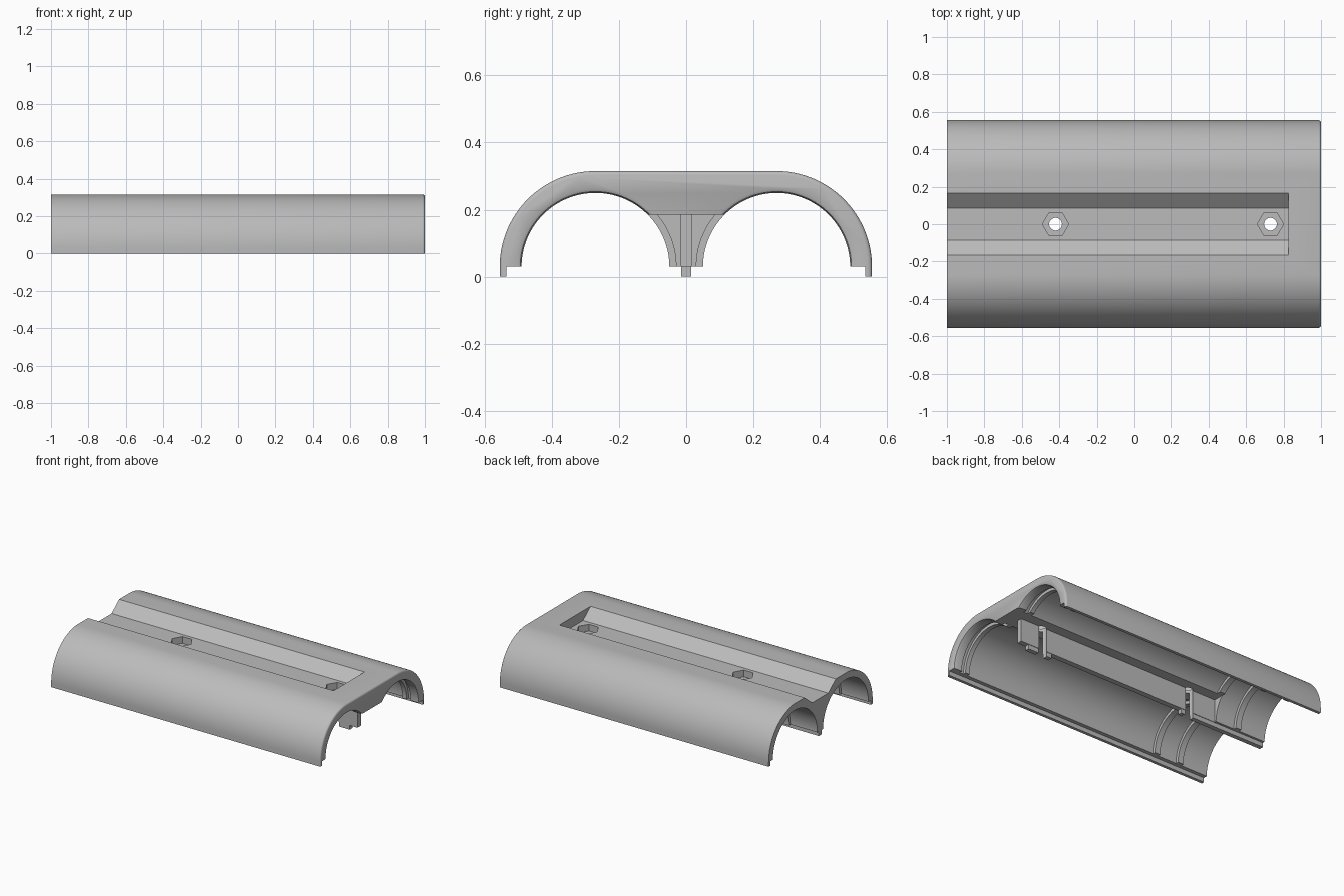
import bpy, bmesh, math

if "Cube" in bpy.data.objects:
    bpy.data.objects.remove(bpy.data.objects["Cube"], do_unlink=True)

BORE_Y, AXIS_Z, OUTER_R = 0.27, 0.03, 0.285
BORE, RING = 0.24, 0.22

grey = bpy.data.materials.new("plain grey")
grey.use_nodes = True
grey.diffuse_color = (0.5, 0.5, 0.5, 1)
grey.node_tree.nodes["Principled BSDF"].inputs["Base Color"].default_value = (0.5, 0.5, 0.5, 1)


def finish(name, bm):
    bmesh.ops.recalc_face_normals(bm, faces=bm.faces)
    mesh = bpy.data.meshes.new(name)
    bm.to_mesh(mesh)
    bm.free()
    mesh.materials.append(grey)
    obj = bpy.data.objects.new(name, mesh)
    bpy.context.collection.objects.link(obj)
    return obj


def loft(name, rings):
    """Closed solid through a list of matching point rings."""
    bm = bmesh.new()
    loops = [[bm.verts.new(p) for p in ring] for ring in rings]
    n = len(loops[0])
    for a, b in zip(loops, loops[1:]):
        for i in range(n):
            j = (i + 1) % n
            bm.faces.new((a[i], a[j], b[j], b[i]))
    bm.faces.new(loops[0])
    bm.faces.new(loops[-1])
    return finish(name, bm)


def prism_x(name, profile, x0, x1):
    return loft(name, [[(x, y, z) for y, z in profile] for x in (x0, x1)])


def box(name, x0, x1, half_y, z0, z1):
    return prism_x(name, [(-half_y, z0), (half_y, z0), (half_y, z1), (-half_y, z1)], x0, x1)


def post(name, x, r, z0, z1, sides):
    angles = [2 * math.pi * i / sides for i in range(sides)]
    return loft(name, [[(x + r * math.cos(a), r * math.sin(a), z) for a in angles] for z in (z0, z1)])


def lathe_x(name, y, steps, sides=96):
    angles = [2 * math.pi * (i + 0.5) / sides for i in range(sides)]
    return loft(name, [[(x, y + r * math.cos(a), AXIS_Z + r * math.sin(a)) for a in angles]
                       for x, r in steps])


def cut(obj, cutter):
    mod = obj.modifiers.new("cut", "BOOLEAN")
    mod.operation, mod.solver, mod.object = "DIFFERENCE", "EXACT", cutter
    bpy.context.view_layer.objects.active = obj
    bpy.ops.object.modifier_apply(modifier=mod.name)
    bpy.data.objects.remove(cutter, do_unlink=True)


# Outer shell: two half rounds joined by a flat top, with an eased right end
def shell_profile(inset):
    r = OUTER_R - inset
    arc = [math.pi / 2 * i / 32 for i in range(33)]
    right = [(BORE_Y + r * math.cos(a), AXIS_Z + r * math.sin(a)) for a in arc]
    left = [(-y, z) for y, z in reversed(right)]
    return [(BORE_Y + r, 0)] + right + left + [(-BORE_Y - r, 0)]


ease = 0.012
ends = [(-1, 0)] + [(1 - ease + ease * math.sin(t), ease * (1 - math.cos(t)))
                    for t in (0, math.pi / 6, math.pi / 3, math.pi / 2)]
shell = loft("case_shell", [[(x, y, z) for y, z in shell_profile(i)] for x, i in ends])

# Underside step that leaves a thin lip along both long edges
cut(shell, box("step_cutter", -1.1, 1.1, 0.535, -0.1, AXIS_Z))

# Twin bores with raised inner rings
steps = [(-1.1, BORE)]
for x0, x1 in ((-0.80, -0.76), (-0.62, -0.58), (0.88, 0.91)):
    steps += [(x0, BORE), (x0, RING), (x1, RING), (x1, BORE)]
steps += [(0.94, BORE), (0.94, RING), (0.985, RING), (0.996, RING + 0.004),
          (1.0, RING + 0.012), (1.1, RING + 0.012)]
for side in (-1, 1):
    cut(shell, lathe_x("bore_cutter", side * BORE_Y, steps))

# Open space between the bores
cut(shell, box("middle_cutter", -0.62, 1.1, 0.13, -0.1, 0.185))

# Sloped channel on top, open at the left end of its length
channel = [(-0.085, 0.25), (0.085, 0.25), (0.177, 0.325), (-0.177, 0.325)]
cut(shell, prism_x("channel_cutter", channel, -1.1, 0.825))

# Central spine wall and its locating lips
spine = box("spine_wall", -0.63, 0.9, 0.018, AXIS_Z, 0.19)
lips = [box("front_locating_lip", 0.66, 0.84, 0.015, 0, 0.04),
        box("rear_locating_lip", -1, -0.36, 0.015, 0, 0.04)]

# Screw holes with six-sided nut pockets
for x in (-0.42, 0.73):
    cut(shell, post("pocket_cutter", x, 0.07, 0.205, 0.4, 6))
    for part in [shell, spine] + lips:
        cut(part, post("hole_cutter", x, 0.034, -0.1, 0.4, 32))

# Smooth shading on the curves, sharp elsewhere
bpy.ops.object.select_all(action="DESELECT")
for part in [shell, spine] + lips:
    part.select_set(True)
bpy.context.view_layer.objects.active = shell
bpy.ops.object.shade_smooth_by_angle(angle=math.radians(32))
